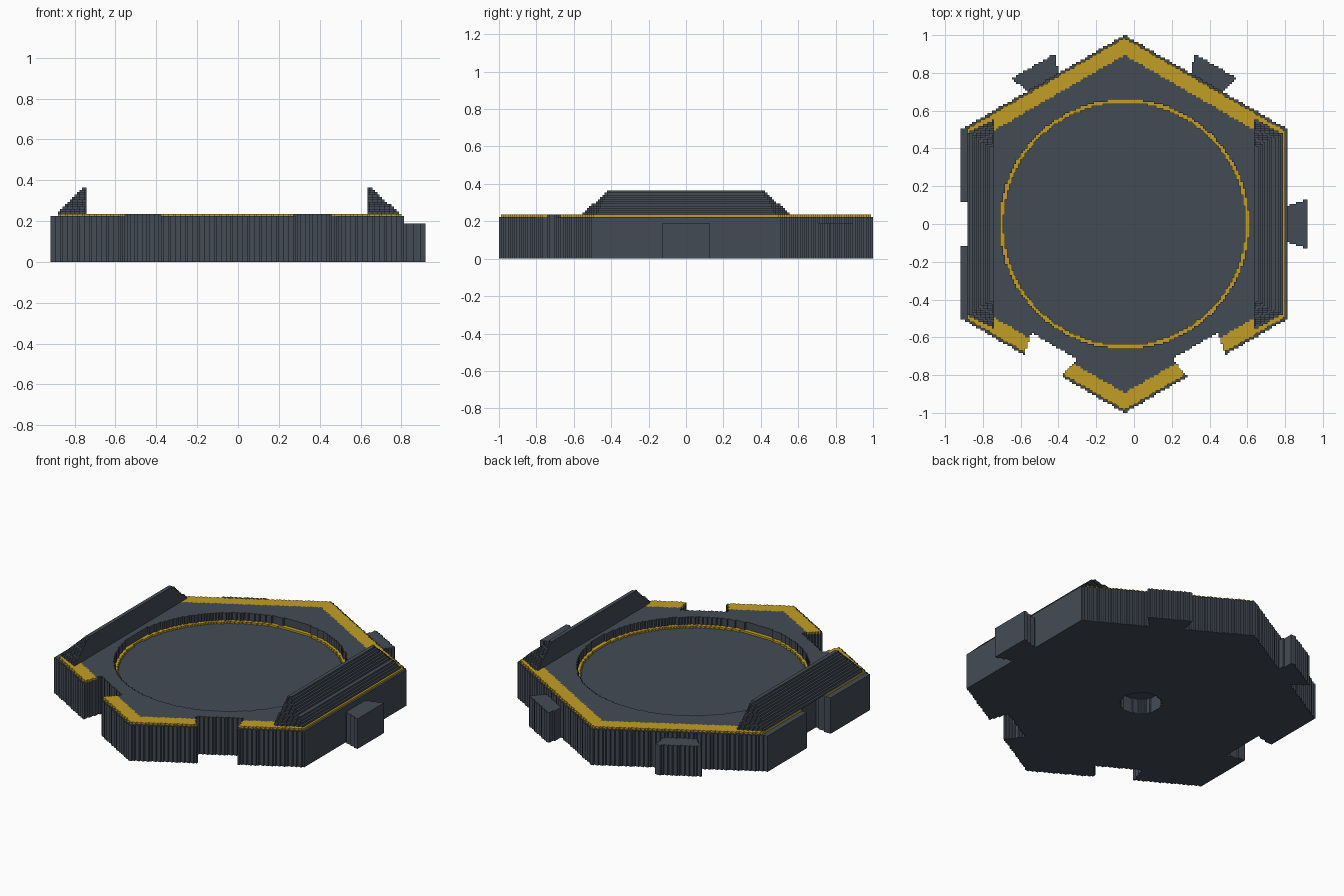
import bpy
import bmesh
from math import ceil, cos, hypot, radians, sin

cube = bpy.data.objects.get("Cube")
if cube:
    bpy.data.objects.remove(cube)

V = 2 / 170              # block size
CX = -0.05               # centre of the hexagon
APOTHEM = 0.866
POOL = 0.66              # radius of the round recess
FLOOR, LEDGE, DECK, PEAK = 15, 19, 20, 31   # heights in blocks


def material(name, colour):
    mat = bpy.data.materials.new(name)
    mat.use_nodes = True
    mat.diffuse_color = (*colour, 1)
    mat.node_tree.nodes["Principled BSDF"].inputs["Base Color"].default_value = (*colour, 1)
    return mat


slate = material("dark slate", (0.057, 0.071, 0.09))
gold = material("gold", (0.54, 0.345, 0.018))


# Plan shapes, in coordinates relative to the hexagon centre
def polar(x, y, deg):
    """Distance along a side's outward direction, and across it."""
    c, s = cos(radians(deg)), sin(radians(deg))
    return x * c + y * s, abs(y * c - x * s)


def hex_distance(x, y):
    return max(polar(x, y, a)[0] for a in range(0, 360, 60))


def in_dovetail(x, y, angles, near, far, narrow, wide):
    """Trapezoid on the given sides, narrow at near and wide at far."""
    for a in angles:
        along, across = polar(x, y, a)
        t = (along - near) / (far - near)
        if 0 <= t <= 1 and across < narrow + (wide - narrow) * t:
            return True
    return False


def in_notch(x, y):
    return in_dovetail(x, y, (180, 240, 300), 0.88, 0.745, 0.112, 0.14)


# Each part is a column rule: (bottom, top) in blocks, or None
def body(x, y):
    if hex_distance(x, y) > APOTHEM or in_notch(x, y):
        return None
    r = hypot(x, y)
    return (8 if r < 0.118 else 0), (FLOOR if r < POOL else LEDGE)


def tabs(x, y):
    if hex_distance(x, y) > APOTHEM and in_dovetail(
            x, y, (0, 60, 120), 0.86, 0.966, 0.095, 0.13):
        return 0, 16
    return None


def deck(x, y):
    if hypot(x, y) >= POOL and hex_distance(x, y) < 0.775 and not in_notch(x, y):
        return LEDGE, DECK
    return None


def border(x, y):
    if 0.775 <= hex_distance(x, y) < APOTHEM - V and x > -0.838 and not in_notch(x, y):
        return LEDGE, DECK
    return None


def ring(x, y):
    return (FLOOR, FLOOR + 1) if 0.64 < hypot(x, y) < POOL else None


def rampart(side):
    def rule(x, y):
        x = x * side - 0.69
        if x < 0:
            return None
        rise = min((0.145 - x) / 0.145, (0.555 - 0.52 * x - abs(y)) / 0.155)
        steps = min(ceil(rise * 11.5), PEAK - DECK)
        return (DECK, DECK + steps) if steps > 0 else None
    return rule


def build(name, rule, mat):
    """Turn a column rule into a stepped block mesh."""
    cells = {}
    for j in range(-85, 85):
        for i in range(-78, 78):
            column = rule((i + 0.5) * V - CX, (j + 0.5) * V)
            if column:
                cells[i, j] = column
    bm = bmesh.new()

    def quad(*points):
        bm.faces.new([bm.verts.new((a * V, b * V, c * V)) for a, b, c in points])

    for (i, j), (lo, hi) in cells.items():
        # Top and bottom, joined along each row
        if cells.get((i - 1, j)) != (lo, hi):
            e = i + 1
            while cells.get((e, j)) == (lo, hi):
                e += 1
            quad((i, j, hi), (e, j, hi), (e, j + 1, hi), (i, j + 1, hi))
            quad((i, j + 1, lo), (e, j + 1, lo), (e, j, lo), (i, j, lo))
        # Walls where the neighbouring column leaves this one exposed
        sides = (((1, 0), (i + 1, j), (i + 1, j + 1)),
                 ((-1, 0), (i, j + 1), (i, j)),
                 ((0, 1), (i + 1, j + 1), (i, j + 1)),
                 ((0, -1), (i, j), (i + 1, j)))
        for (dx, dy), p, q in sides:
            nlo, nhi = cells.get((i + dx, j + dy), (hi, hi))
            for a, b in ((lo, min(hi, nlo)), (max(lo, nhi), hi)):
                if b > a:
                    quad((*p, a), (*q, a), (*q, b), (*p, b))

    bmesh.ops.remove_doubles(bm, verts=bm.verts, dist=V / 100)
    mesh = bpy.data.meshes.new(name)
    bm.to_mesh(mesh)
    bm.free()
    mesh.materials.append(mat)
    obj = bpy.data.objects.new(name, mesh)
    bpy.context.collection.objects.link(obj)


build("hexagon_body", body, slate)
build("connector_tabs", tabs, slate)
build("deck", deck, slate)
build("border_trim", border, gold)
build("recess_ring", ring, gold)
build("left_rampart", rampart(1), slate)
build("right_rampart", rampart(-1), slate)
